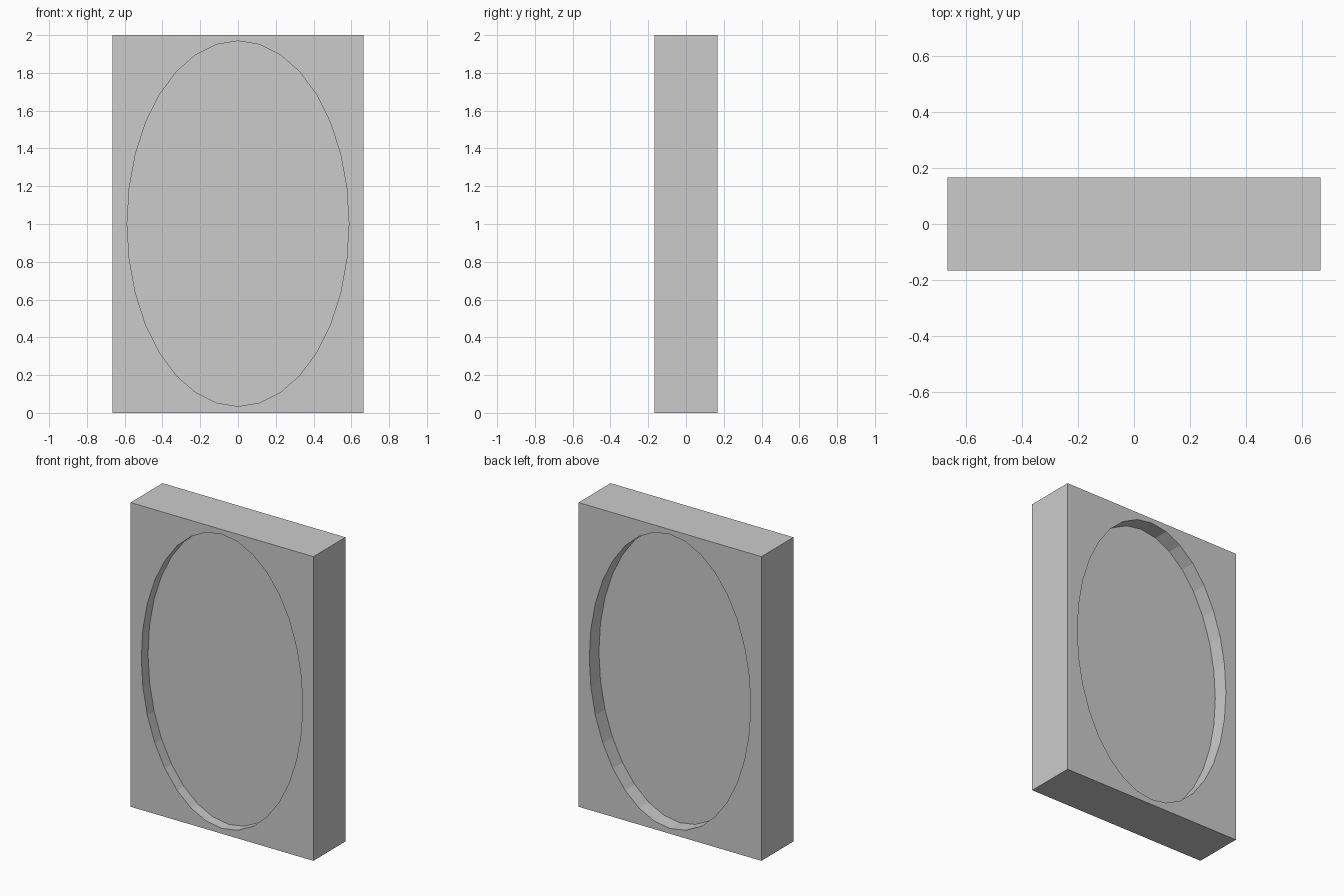
import bpy, math

if "Cube" in bpy.data.objects:
    bpy.data.objects.remove(bpy.data.objects["Cube"])

W, D, H = 1.33, 0.333, 2.0      # slab size
RX, RZ, CZ = 0.587, 0.967, 1.002  # oval recess radii and centre height

# Rectangular slab
bpy.ops.mesh.primitive_cube_add(size=1, location=(0, 0, H / 2))
slab = bpy.context.object
slab.name = "slab"
slab.scale = (W, D, H)
bpy.ops.object.transform_apply(location=True, rotation=False, scale=True)


def cut_oval(name, side, depth):
    """Sink a straight-walled oval recess into the front (-1) or back (+1)."""
    extra = 0.1
    y = side * (D / 2 - depth + (depth + extra) / 2)
    bpy.ops.mesh.primitive_cylinder_add(vertices=32, radius=1, depth=depth + extra,
                                        location=(0, y, CZ),
                                        rotation=(math.pi / 2, 0, 0))
    cutter = bpy.context.object
    cutter.name = name
    cutter.scale = (RX, RZ, 1)
    cutter.hide_render = True
    mod = slab.modifiers.new(name, 'BOOLEAN')
    mod.operation = 'DIFFERENCE'
    mod.solver = 'EXACT'
    mod.object = cutter
    bpy.context.view_layer.objects.active = slab
    bpy.ops.object.modifier_apply(modifier=mod.name)
    bpy.data.objects.remove(cutter)


# Shallow front recess, deeper back recess
cut_oval("front_recess", -1, 0.07)
cut_oval("back_recess", 1, 0.10)
